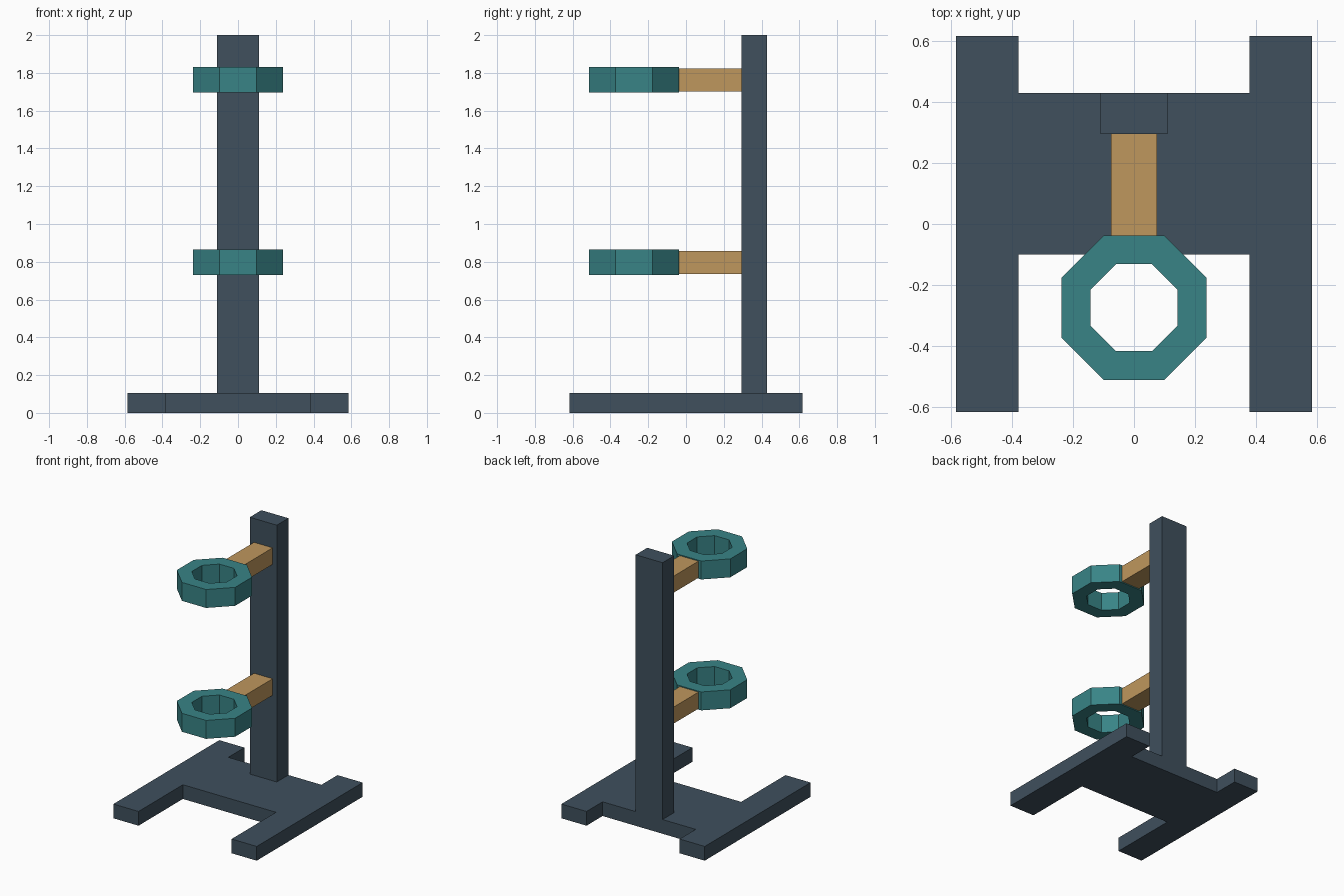
import bpy, bmesh
from math import cos, sin, pi

if "Cube" in bpy.data.objects:
    bpy.data.objects.remove(bpy.data.objects["Cube"])


def material(name, rgb):
    m = bpy.data.materials.new(name)
    m.diffuse_color = (*rgb, 1)
    m.use_nodes = True
    m.node_tree.nodes["Principled BSDF"].inputs["Base Color"].default_value = m.diffuse_color
    return m


SLATE = material("slate", (0.05, 0.08, 0.11))
TEAL = material("teal", (0.04, 0.23, 0.24))
TAN = material("tan", (0.52, 0.31, 0.11))


def finish(bm, name, mat):
    bmesh.ops.recalc_face_normals(bm, faces=bm.faces)
    mesh = bpy.data.meshes.new(name)
    bm.to_mesh(mesh)
    bm.free()
    mesh.materials.append(mat)
    obj = bpy.data.objects.new(name, mesh)
    bpy.context.collection.objects.link(obj)
    return obj


def prism(name, outline, z0, z1, mat):
    bm = bmesh.new()
    face = bm.faces.new([bm.verts.new((x, y, z0)) for x, y in outline])
    top = bmesh.ops.extrude_face_region(bm, geom=[face], use_keep_orig=True)["geom"]
    verts = [v for v in top if isinstance(v, bmesh.types.BMVert)]
    bmesh.ops.translate(bm, verts=verts, vec=(0, 0, z1 - z0))
    return finish(bm, name, mat)


def box(name, x, y0, y1, z0, z1, mat):
    return prism(name, [(-x, y0), (x, y0), (x, y1), (-x, y1)], z0, z1, mat)


def octagon_ring(name, y, outer, inner, z0, z1, mat):
    # outer and inner are flat-to-centre distances
    bm = bmesh.new()
    section = [(outer, z0), (outer, z1), (inner, z1), (inner, z0)]
    loops = []
    for i in range(8):
        a = (i + 0.5) * pi / 4
        loops.append([bm.verts.new((r / cos(pi / 8) * cos(a), y + r / cos(pi / 8) * sin(a), z))
                      for r, z in section])
    for i in range(8):
        p, q = loops[i], loops[(i + 1) % 8]
        for j in range(4):
            k = (j + 1) % 4
            bm.faces.new((p[j], q[j], q[k], p[k]))
    return finish(bm, name, mat)


# H-shaped base, right half mirrored to the left
half = [(0.38, -0.10), (0.38, -0.617), (0.585, -0.617),
        (0.585, 0.617), (0.38, 0.617), (0.38, 0.43)]
prism("base", half + [(-x, y) for x, y in reversed(half)], 0, 0.105, SLATE)

# Upright post
box("post", 0.11, 0.295, 0.43, 0.105, 2.0, SLATE)

# Two arms, each carrying an octagonal ring
for label, z in (("lower", 0.797), ("upper", 1.763)):
    box(label + "_arm", 0.076, -0.037, 0.295, z - 0.061, z + 0.061, TAN)
    octagon_ring(label + "_ring", -0.275, 0.238, 0.143, z - 0.068, z + 0.068, TEAL)
